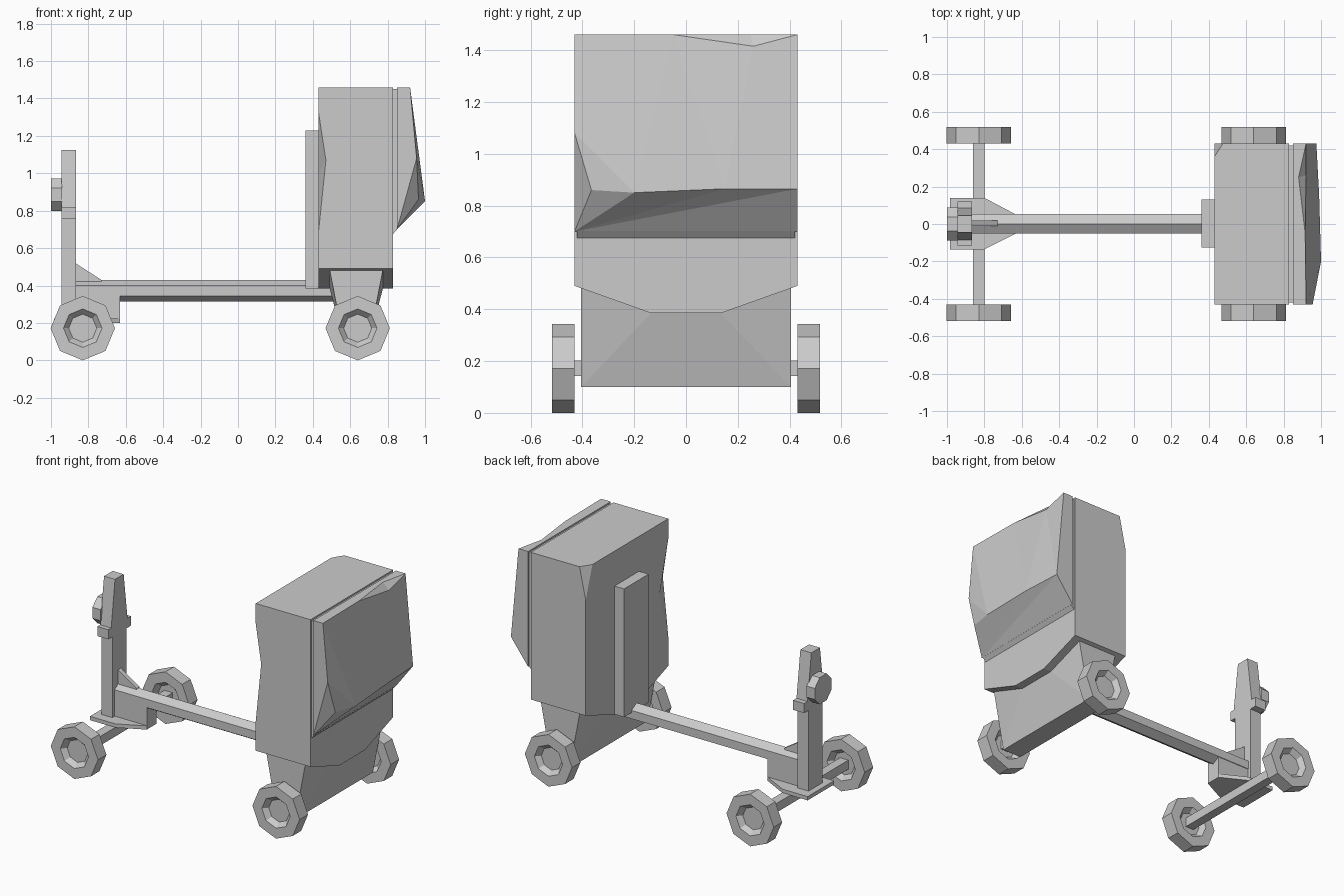
import bpy, bmesh
from math import cos, sin, tau

if "Cube" in bpy.data.objects:
    bpy.data.objects.remove(bpy.data.objects["Cube"])


def mesh(name, verts, faces):
    bm = bmesh.new()
    vs = [bm.verts.new(v) for v in verts]
    for f in faces:
        bm.faces.new([vs[i] for i in f])
    bmesh.ops.recalc_face_normals(bm, faces=bm.faces[:])
    me = bpy.data.meshes.new(name)
    bm.to_mesh(me)
    bm.free()
    ob = bpy.data.objects.new(name, me)
    bpy.context.collection.objects.link(ob)
    return ob


def prism(name, profile, axis, a, b):
    """Extrude a 2D profile along an axis (profile uses the other two axes in order)."""
    n = len(profile)
    verts = []
    for t in (a, b):
        for p in profile:
            v = list(p)
            v.insert("xyz".index(axis), t)
            verts.append(v)
    faces = [range(n), range(n, 2 * n)]
    faces += [(i, (i + 1) % n, n + (i + 1) % n, n + i) for i in range(n)]
    return mesh(name, verts, faces)


def box(name, x, y, z):
    return prism(name, [(x[0], y[0]), (x[1], y[0]), (x[1], y[1]), (x[0], y[1])], "z", *z)


def wheel(name, x, y, z):
    # octagonal tyre, dished on both sides around a hub
    rings = [(0.062, 0.012), (0.075, 0.012), (0.103, 0.044), (0.172, 0.044)]
    rings += [(r, -h) for r, h in reversed(rings)]
    verts = [(x + r * cos(k * tau / 8), y + h, z + r * sin(k * tau / 8))
             for r, h in rings for k in range(8)]
    faces = [(i * 8 + k, i * 8 + (k + 1) % 8, i * 8 + 8 + (k + 1) % 8, i * 8 + 8 + k)
             for i in range(len(rings) - 1) for k in range(8)]
    last = (len(rings) - 1) * 8
    faces += [range(8), range(last, last + 8)]
    return mesh(name, verts, faces)


# Wheels and axles
for end, x in (("rear", -0.83), ("front", 0.64)):
    for side, y in (("near", -0.474), ("far", 0.474)):
        wheel(f"{end}_wheel_{side}", x, y, 0.172)
    box(f"{end}_axle", (x - 0.03, x + 0.03), (-0.47, 0.47), (0.142, 0.202))

# Main cabinet: sloped underside, dented near corner, clipped far corner
X0, X1, W, T = 0.43, 0.83, 0.43, 1.46
mesh("cabinet",
     [(X1, -W, T), (X1, -W, 0.49), (X1, -0.135, 0.385),
      (X1, 0.135, 0.385), (X1, W, 0.49), (X1, W, T),
      (X0, -W, T), (X0, -W, 1.33), (0.47, -W, 1.07), (X0, -W, 0.68),
      (X0, -W, 0.49), (X0, -0.135, 0.385), (X0, 0.135, 0.385), (X0, W, 0.49),
      (X0, W, 1.25), (X0, 0.36, T), (0.475, W, T), (X0, -0.34, 1.0)],
     [(0, 1, 2, 3, 4, 5), (6, 7, 8, 9, 10, 1, 0), (1, 10, 11, 2), (2, 11, 12, 3),
      (3, 12, 13, 4), (4, 13, 14, 16, 5), (5, 16, 15, 6, 0), (14, 15, 16),
      (7, 17, 8), (8, 17, 9), (6, 15, 14, 13, 12, 11, 10, 9, 17, 7)])

# Recessed seam and battered door panel
prism("door_seam", [(0.825, 0.67), (0.852, 0.702), (0.852, 1.45), (0.825, 1.45)], "y", -0.42, 0.42)
mesh("door_panel",
     [(0.85, -W, T), (0.85, W, T), (0.85, W, 0.70), (0.85, -W, 0.70),
      (0.92, -W, T), (0.915, -0.05, T), (0.88, 0.25, T), (0.92, W, T),
      (0.92, 0.26, 1.415), (0.955, -W, 1.08), (0.965, -0.365, 0.86),
      (1.0, -0.2, 0.85), (0.975, W, 0.865), (0.99, 0.15, 0.865)],
     [(0, 1, 2, 3), (0, 4, 5, 6, 7, 1), (1, 7, 12, 2), (0, 3, 9, 4),
      (3, 2, 12), (3, 12, 13), (3, 13, 11), (3, 11, 10), (3, 10, 9),
      (5, 8, 6), (6, 8, 7), (4, 9, 11), (9, 10, 11), (4, 11, 5),
      (5, 11, 13), (5, 13, 8), (8, 13, 12), (8, 12, 7)])

# Tapered pedestal that follows the sloped underside
top = [(-0.405, 0.485), (-0.135, 0.385), (0.135, 0.385), (0.405, 0.485)]
verts = [(x, y, z) for x in (0.49, 0.775) for y, z in top]
verts += [(x, y, 0.10) for x in (0.565, 0.70) for y in (-0.405, 0.405)]
faces = [(0, 1, 5, 4), (1, 2, 6, 5), (2, 3, 7, 6), (8, 9, 11, 10), (0, 4, 10, 8), (3, 7, 11, 9)]
for a, b in ((0, 8), (4, 10)):
    faces += [(a, a + 1, b), (a + 1, a + 2, b + 1, b), (a + 2, a + 3, b + 1)]
mesh("pedestal", verts, faces)

# Upright rail on the inner side of the cabinet
box("cabinet_rail", (0.36, 0.44), (-0.125, 0.13), (0.385, 1.23))

# Hexagonal connecting beam
prism("beam", [(0, 0.43), (-0.05, 0.40), (-0.05, 0.345), (0, 0.315), (0.053, 0.345), (0.053, 0.40)],
      "x", -0.87, 0.56)

# Rear base plate, block and gusset
prism("base_plate", [(-0.985, -0.135), (-0.80, -0.135), (-0.63, -0.05),
                     (-0.63, 0.05), (-0.80, 0.14), (-0.985, 0.14)], "z", 0.20, 0.225)
box("beam_block", (-0.87, -0.63), (-0.048, 0.05), (0.22, 0.35))
prism("gusset", [(-0.87, 0.52), (-0.73, 0.43), (-0.73, 0.39), (-0.87, 0.39)], "y", -0.012, 0.018)

# Rear post: shaft, collar, tapered head and octagonal knob
PX = (-0.945, -0.865)
box("post_shaft", PX, (-0.073, 0.073), (0.22, 0.80))
box("post_collar", PX, (-0.115, 0.12), (0.757, 0.82))
prism("post_head", [(-0.085, 0.82), (0.085, 0.82), (0.045, 1.125), (-0.045, 1.125)], "x", *PX)
prism("post_knob", [(0.095 * cos((k + 0.5) * tau / 8), 0.885 + 0.095 * sin((k + 0.5) * tau / 8))
                    for k in range(8)], "x", -1.0, -0.94)
